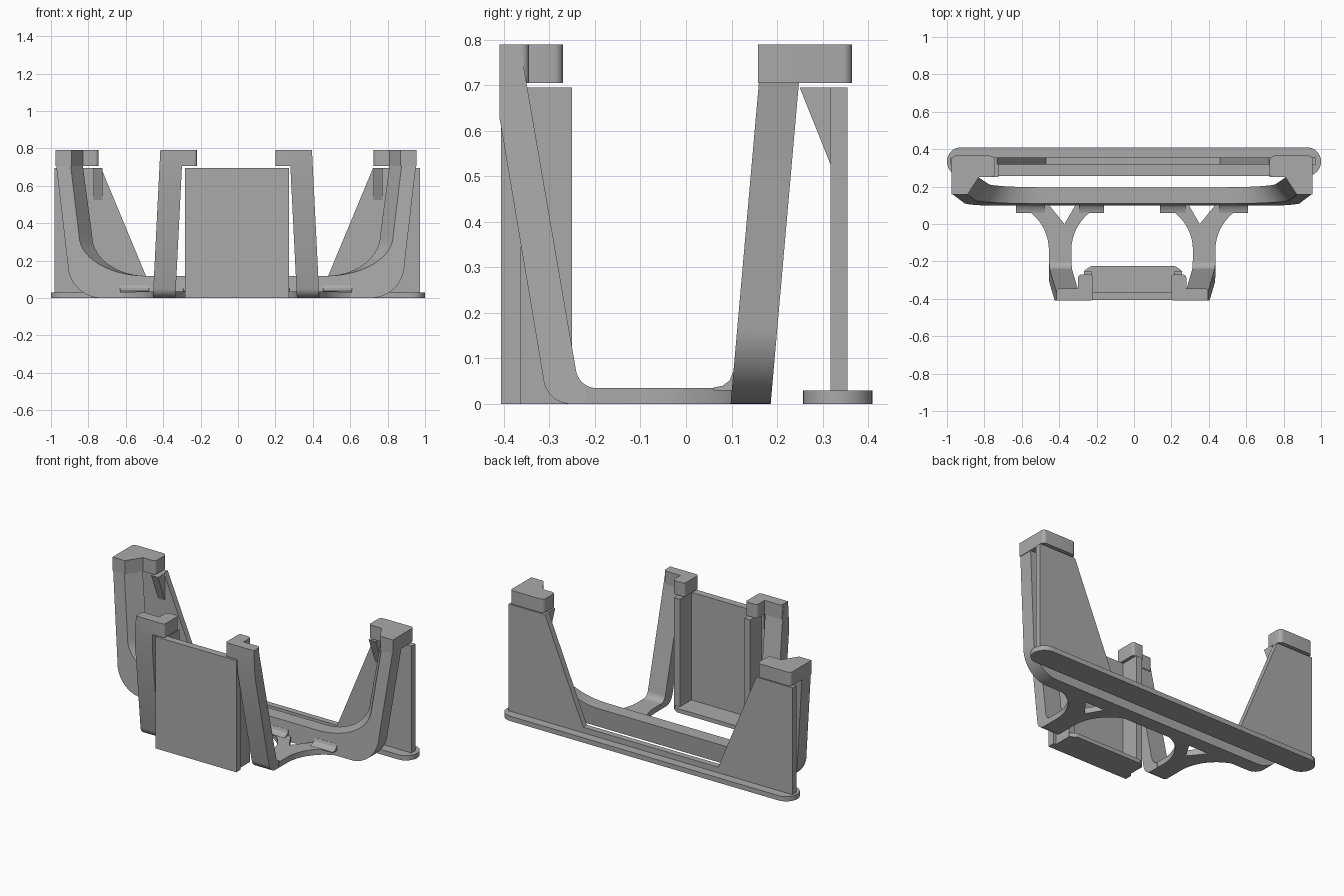
import bpy, bmesh, math
from mathutils import Vector

if "Cube" in bpy.data.objects:
    bpy.data.objects.remove(bpy.data.objects["Cube"])

GREY = (0.4, 0.4, 0.4, 1)
mat = bpy.data.materials.new("plain grey")
mat.use_nodes = True
mat.diffuse_color = GREY
mat.node_tree.nodes["Principled BSDF"].inputs["Base Color"].default_value = GREY

CX = -0.01  # centre line of the bracket


def rounded(pts, steps=8):
    """Outline from (u, v) or (u, v, radius) corners, with filleted corners."""
    out = []
    for i, p in enumerate(pts):
        c = Vector(p[:2])
        if len(p) == 2:
            out.append(c)
            continue
        a = (Vector(pts[i - 1][:2]) - c).normalized()
        b = (Vector(pts[(i + 1) % len(pts)][:2]) - c).normalized()
        half = a.angle(b) / 2
        mid = c + (a + b).normalized() * p[2] / math.sin(half)
        start = c + a * p[2] / math.tan(half) - mid
        end = c + b * p[2] / math.tan(half) - mid
        turn = start.angle_signed(end)
        for k in range(steps + 1):
            t = -turn * k / steps
            s, co = math.sin(t), math.cos(t)
            out.append(mid + Vector((start.x * co - start.y * s, start.x * s + start.y * co)))
    return out


def arc(cx, cy, rx, ry, a0, a1, steps=14):
    angles = [math.radians(a0 + (a1 - a0) * k / steps) for k in range(steps + 1)]
    return [Vector((cx + rx * math.cos(a), cy + ry * math.sin(a))) for a in angles]


def loft(name, first, second, place):
    """Solid between two outlines with equal point counts; place(u, v, end) gives xyz."""
    bm = bmesh.new()
    va = [bm.verts.new(place(p[0], p[1], 0)) for p in first]
    vb = [bm.verts.new(place(p[0], p[1], 1)) for p in second]
    bm.faces.new(va)
    bm.faces.new(vb[::-1])
    n = len(va)
    for i in range(n):
        j = (i + 1) % n
        bm.faces.new((va[j], va[i], vb[i], vb[j]))
    bmesh.ops.recalc_face_normals(bm, faces=bm.faces)
    me = bpy.data.meshes.new(name)
    bm.to_mesh(me)
    bm.free()
    me.materials.append(mat)
    ob = bpy.data.objects.new(name, me)
    bpy.context.collection.objects.link(ob)
    bpy.ops.object.select_all(action='DESELECT')
    ob.select_set(True)
    bpy.context.view_layer.objects.active = ob
    bpy.ops.object.shade_smooth_by_angle(angle=math.radians(30))
    return ob


def slab(name, pts, z0, z1, side=1, cx=0.0):
    """Plan outline raised from z0 to z1."""
    o = rounded(pts)
    return loft(name, o, o, lambda u, v, e: (cx + side * u, v, z1 if e else z0))


def side_prism(name, pts, x0, x1, side=1, cx=0.0):
    """Side outline (y, z) spanning x0 to x1."""
    o = rounded(pts)
    return loft(name, o, o, lambda u, v, e: (cx + side * (x1 if e else x0), u, v))


# Rear bracket: leaning U frame with a slanted inner face
def u_outline(top_in, low_in):
    half = [Vector((0, 0))] + arc(0.72, 0.18, 0.18, 0.18, -90, 0)
    half += [Vector((0.962, 0.71)), Vector((top_in, 0.71))]
    half += arc(0.48, 0.335, low_in - 0.48, 0.217, 0, -90)
    half += [Vector((0, 0.118))]
    return half + [Vector((-p.x, p.y)) for p in half[-2:0:-1]]


loft("rear_frame", u_outline(0.885, 0.84), u_outline(0.82, 0.77),
     lambda u, v, e: (CX + u, 0.098 + 0.088 * e + 0.088 * v, v))

# Mirrored bracket parts
for side, label in ((1, "left"), (-1, "right")):
    # Hook on top of each rear upright
    slab(label + "_rear_hook",
         [(0.965, 0.158), (0.88, 0.158), (0.82, 0.25), (0.735, 0.25, 0.02),
          (0.735, 0.365, 0.025), (0.965, 0.365, 0.02)], 0.705, 0.79, side, CX)

    # Flat forked arm joining frame and front leg
    arm = arc(0.70, -0.14, 0.255, 0.255, 90, 180)
    arm += [Vector((0.445, -0.22)), Vector((0.325, -0.22))]
    arm += arc(0.07, -0.14, 0.255, 0.255, 0, 90)
    arm += [Vector((0.295, 0.115)), Vector((0.362, 0.0)), Vector((0.455, 0.115))]
    slab(label + "_forked_arm", arm, 0, 0.035, side, CX)

    # Fillets where the arm meets the frame
    for x0, x1 in ((0.15, 0.285), (0.465, 0.62)):
        side_prism(label + "_arm_fillet",
                   [(0.06, 0.03), (0.06, 0.036), (0.08, 0.04), (0.096, 0.052),
                    (0.103, 0.07), (0.12, 0.07), (0.12, 0.03)], x0, x1, side, CX)

    # Leaning front leg, tapering upward
    leg = rounded([(-0.2, 0), (-0.304, 0, 0.06), (-0.41, 0.63), (-0.41, 0.79),
                   (-0.365, 0.79), (-0.235, 0.035, 0.045), (-0.2, 0.035)])
    loft(label + "_front_leg", leg, leg,
         lambda u, v, e: (CX + side * ((0.445 - 0.05 * v) if e else (0.325 - 0.05 * v)), u, v))

    # Hook on top of each front leg
    slab(label + "_front_hook",
         [(0.405, -0.41, 0.025), (0.21, -0.41, 0.015), (0.21, -0.27, 0.015),
          (0.29, -0.27, 0.02), (0.29, -0.345), (0.405, -0.345, 0.015)],
         0.705, 0.79, side, CX)

    # Triangular catch on the rear panel
    side_prism(label + "_rear_catch", [(0.25, 0.695), (0.32, 0.695), (0.32, 0.52)],
               0.725, 0.773, side)

    # Upright rib behind the front panel
    slab(label + "_front_rib",
         [(0.262, -0.37), (0.262, -0.25), (0.222, -0.25), (0.222, -0.37)],
         0, 0.695, side, -0.005)

# Rear panel: base strip and cut-away wall
slab("rear_base", [(-1, 0.257, 0.076), (1, 0.257, 0.076), (1, 0.41, 0.076), (-1, 0.41, 0.076)], 0, 0.03)
wall = [(0.465, 0.065), (0.727, 0.695), (0.977, 0.695), (0.977, 0.02)]
wall += [(-x, z) for x, z in wall[::-1]]
loft("rear_wall", wall, wall, lambda u, v, e: (u - 0.005, 0.355 if e else 0.318, v))

# Front panel with its foot
slab("front_panel", [(-0.283, -0.407), (0.273, -0.407), (0.273, -0.363), (-0.283, -0.363)], 0, 0.695)
slab("front_foot", [(-0.267, -0.38), (0.257, -0.38), (0.257, -0.25, 0.02), (0.22, -0.225, 0.02),
                    (-0.23, -0.225, 0.02), (-0.267, -0.25, 0.02)], 0, 0.025)
